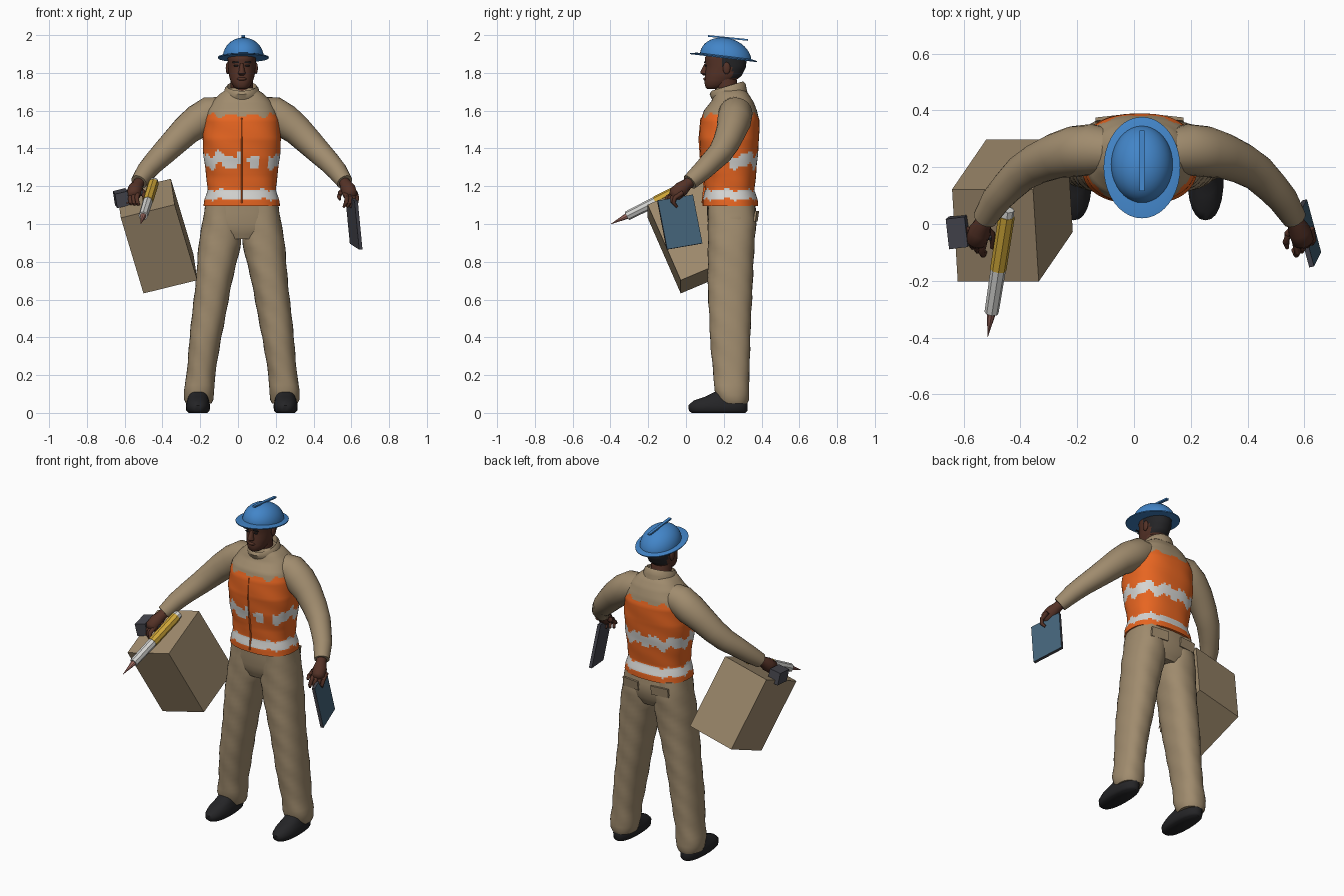
import bpy, bmesh, math
from mathutils import Vector

if "Cube" in bpy.data.objects:
    bpy.data.objects.remove(bpy.data.objects["Cube"])

MID = 0.02  # the figure's own centre line


def material(name, rgb):
    m = bpy.data.materials.new(name)
    m.use_nodes = True
    m.diffuse_color = (*rgb, 1)
    m.node_tree.nodes["Principled BSDF"].inputs["Base Color"].default_value = (*rgb, 1)
    return m


khaki = material("khaki", (0.35, 0.26, 0.155))
orange = material("orange", (0.80, 0.13, 0.015))
white = material("silver_white", (0.66, 0.66, 0.64))
skin = material("dark_skin", (0.09, 0.032, 0.02))
black = material("black", (0.018, 0.018, 0.02))
blue = material("helmet_blue", (0.055, 0.235, 0.58))
grey = material("dark_grey", (0.06, 0.06, 0.075))
yellow = material("yellow", (0.62, 0.38, 0.04))
pink = material("dusty_pink", (0.40, 0.17, 0.14))
screen = material("screen_blue", (0.06, 0.13, 0.20))


def finish(name, bm, mats, rule=None, smooth=True):
    bmesh.ops.recalc_face_normals(bm, faces=bm.faces)
    if rule:
        for f in bm.faces:
            f.material_index = rule(f.calc_center_median(), f.normal)
    me = bpy.data.meshes.new(name)
    bm.to_mesh(me)
    bm.free()
    for m in mats:
        me.materials.append(m)
    ob = bpy.data.objects.new(name, me)
    bpy.context.collection.objects.link(ob)
    if smooth:
        bpy.ops.object.select_all(action="DESELECT")
        ob.select_set(True)
        bpy.context.view_layer.objects.active = ob
        bpy.ops.object.shade_smooth_by_angle(angle=math.radians(50))
    return ob


def skin_rings(rings):
    bm = bmesh.new()
    vs = [[bm.verts.new(p) for p in r] for r in rings]
    n = len(rings[0])
    for a, b in zip(vs, vs[1:]):
        for i in range(n):
            j = (i + 1) % n
            bm.faces.new((a[i], a[j], b[j], b[i]))
    bm.faces.new(vs[0])
    bm.faces.new(vs[-1])
    return bm


def loft(name, stations, mats, rule=None, n=32, step=0.03, power=2.0, tilt=0, cx=MID, wrinkle=0):
    """Stations (z, x centre, half width, y front, y back), stacked upward."""
    dense = []
    for a, b in zip(stations, stations[1:]):
        k = max(1, round(abs(b[0] - a[0]) / step))
        dense += [[p + (q - p) * i / k for p, q in zip(a, b)] for i in range(k)]
    dense.append(stations[-1])
    rings = []
    for z, x, hx, y0, y1 in dense:
        ring = []
        for i in range(n):
            t = math.tau * i / n
            c, s = math.cos(t), math.sin(t)
            fold = 1 + wrinkle * math.sin(3 * t + 31 * z) * math.sin(17 * z + t)
            px = math.copysign(abs(c) ** (2 / power), c) * hx * fold
            py = math.copysign(abs(s) ** (2 / power), s) * (y1 - y0) / 2 * fold
            ring.append((cx + x + px, (y0 + y1) / 2 + py, z + tilt * py))
        rings.append(ring)
    return finish(name, skin_rings(rings), mats, rule)


def tube(name, points, radii, mat, n=16, smooth=True):
    pts = [Vector(p) for p in points]
    rings = []
    for i, p in enumerate(pts):
        d = (pts[min(i + 1, len(pts) - 1)] - pts[max(i - 1, 0)]).normalized()
        side = d.cross(Vector((0.3, 1, 0.5))).normalized()
        up = d.cross(side)
        rings.append([p + radii[i] * (side * math.cos(math.tau * k / n) + up * math.sin(math.tau * k / n))
                      for k in range(n)])
    return finish(name, skin_rings(rings), [mat], smooth=smooth)


def block(name, centre, u, v, w, mats, rule=None):
    """Box from its centre and three half-edge vectors."""
    bm = bmesh.new()
    bmesh.ops.create_cube(bm, size=2)
    u, v, w, c = Vector(u), Vector(v), Vector(w), Vector(centre)
    for p in bm.verts:
        p.co = c + u * p.co.x + v * p.co.y + w * p.co.z
    return finish(name, bm, mats, rule, smooth=False)


def ball(name, centre, size, mat):
    bm = bmesh.new()
    bmesh.ops.create_uvsphere(bm, u_segments=16, v_segments=10, radius=1)
    for p in bm.verts:
        p.co = Vector(centre) + Vector(a * b for a, b in zip(p.co, size))
    return finish(name, bm, [mat])


# Torso with the ragged-edged vest and its two reflective bands
def vest_rule(c, nrm):
    a = math.atan2(c.y - 0.235, c.x - MID)
    w = 0.010 * math.sin(9 * a) + 0.007 * math.sin(17 * a)
    x = c.x - MID
    gap = c.y < 0.2 and (0.0 < x < 0.035 or 0.09 < x < 0.14)
    if c.z > 1.575 + w:
        return 0
    if 1.13 < c.z + w * 0.5 < 1.18 or (1.305 < c.z + 1.5 * w < 1.37 and not gap):
        return 2
    return 1


loft("torso_and_vest", [
    (1.095, 0, .203, .09, .38), (1.13, 0, .198, .09, .378), (1.18, 0, .182, .10, .362),
    (1.25, 0, .187, .095, .37), (1.35, 0, .20, .078, .38), (1.45, 0, .208, .07, .387),
    (1.55, 0, .20, .078, .388), (1.60, 0, .185, .095, .375), (1.65, 0, .155, .135, .355),
    (1.69, 0, .115, .15, .33), (1.72, 0, .07, .16, .30)],
    [khaki, orange, white], vest_rule, n=80, step=0.011, power=2.5, wrinkle=0.012)
loft("vest_zip", [(1.11, 0, .004, .082, .10), (1.2, 0, .004, .092, .11), (1.35, 0, .004, .073, .10),
                  (1.45, 0, .004, .066, .10), (1.56, 0, .004, .076, .10)], [orange], n=8)
loft("collar", [(1.67, 0, .10, .145, .325), (1.715, 0, .09, .125, .315), (1.73, 0, .078, .135, .303),
                (1.69, 0, .07, .15, .29)], [khaki], tilt=0.3)

# Trousers
loft("hips", [(.92, 0, .12, .14, .34), (.97, 0, .205, .12, .365), (1.03, 0, .205, .113, .376),
              (1.12, 0, .185, .11, .365)], [khaki], power=2.5)
for s, side in ((1, "left"), (-1, "right")):
    loft(side + "_leg", [
        (.05, s * .228, .066, .175, .325), (.07, s * .228, .076, .165, .333), (.12, s * .226, .081, .15, .335),
        (.2, s * .217, .077, .147, .333), (.4, s * .192, .083, .125, .342), (.7, s * .147, .098, .116, .352),
        (.9, s * .115, .111, .114, .365), (1.0, s * .106, .104, .116, .372), (1.1, s * .10, .095, .12, .36)],
        [khaki], power=2.3, wrinkle=0.03)
    block(side + "_back_pocket", (MID + s * .10, .371, 1.04), (.055, -s * .006, 0), (0, .006, 0),
          (0, .004, .028), [khaki])
    loft(side + "_shoe", [
        (0, s * .232, .05, .03, .315), (.012, s * .232, .062, .015, .325), (.04, s * .232, .064, .013, .326),
        (.065, s * .232, .058, .04, .325), (.085, s * .231, .052, .10, .32), (.12, s * .23, .047, .17, .315)],
        [black], n=24, step=0.02, power=2.3)

    # Arm, palm, fingers and thumb
    def at(x, y, z):
        return (MID + s * x, y, z)

    tube(side + "_sleeve", [
        at(.08, .255, 1.60), at(.17, .262, 1.585), at(.23, .255, 1.545), at(.295, .24, 1.495), at(.36, .213, 1.43),
        at(.415, .18, 1.375), at(.465, .13, 1.325), at(.505, .085, 1.28), at(.545, .02, 1.222)],
        [.075, .09, .09, .08, .072, .065, .058, .053, .043], khaki, n=24)
    tube(side + "_palm", [at(.53, .045, 1.24), at(.55, .005, 1.21), at(.563, -.025, 1.185),
                          at(.575, -.06, 1.155), at(.578, -.075, 1.145)], [.028, .03, .04, .038, .022], skin)
    for k, finger in enumerate(("index", "middle", "ring", "little")):
        x, y = .548 + .018 * k, -.078 + .014 * k
        tube(f"{side}_{finger}_finger", [at(x, y + .02, 1.165), at(x + .008, y - .022, 1.14),
                                         at(x + .004, y - .03, 1.112), at(x - .008, y - .012, 1.09)],
             [.013, .012, .011, .007], skin, n=8)
    tube(side + "_thumb", [at(.55, -.01, 1.19), at(.522, -.035, 1.165), at(.515, -.065, 1.145),
                           at(.52, -.085, 1.13)], [.016, .014, .012, .007], skin, n=8)

    # Paired features of the face
    ball(side + "_ear", at(.075, .215, 1.825), (.010, .02, .032), skin)
    ball(side + "_eye", at(.03, .104, 1.838), (.013, .005, .005), black)
    block(side + "_eyebrow", at(.032, .10, 1.856), (.017, 0, 0), (0, .004, 0), (0, 0, .003), [black])


# Head and neck, with hair coloured on the back and temples
def hair_rule(c, nrm):
    return int(c.z > 1.775 and (c.y > .245 or (c.z > 1.835 and c.y > .20)))


tube("neck", [(MID, .235, 1.65), (MID, .215, 1.71), (MID, .205, 1.79)], [.066, .06, .06], skin, n=20)
loft("head", [(1.715, 0, .025, .112, .17), (1.725, 0, .042, .103, .21), (1.75, 0, .057, .097, .25),
              (1.785, 0, .068, .10, .295), (1.83, 0, .073, .105, .317), (1.88, 0, .075, .10, .322),
              (1.93, 0, .065, .13, .30)], [skin, black], hair_rule, n=40, step=0.012, power=2.2)
loft("nose", [(1.787, 0, .012, .092, .12), (1.797, 0, .021, .078, .12), (1.81, 0, .016, .078, .12),
              (1.85, 0, .009, .098, .12)], [skin], n=12, step=0.01)
ball("lips", (MID, .103, 1.768), (.025, .012, .009), skin)

# Hard hat: dome, thin brim and ridge, all tipped back
HAT = MID + 0.008
loft("helmet_dome", [(1.88 + .106 * math.sin(t), 0, .109 * math.cos(t), .21 - .136 * math.cos(t),
                      .21 + .136 * math.cos(t)) for t in [i * math.pi / 2 / 10.2 for i in range(11)]],
     [blue], n=40, tilt=-.12, cx=HAT)
loft("helmet_brim", [(1.878, 0, .134, .022, .375), (1.884, 0, .135, .02, .377), (1.89, 0, .11, .06, .345)],
     [blue], n=40, tilt=-.12, cx=HAT)
block("helmet_ridge", (HAT, .222, 1.985), (.009, 0, 0), (0, .106, -.0105), (0, .0004, .0045), [blue])

# Carried carton
block("cardboard_box", (-.428, .047, .936), (.1425, 0, .035), (-.01, .1625, .0685), (.06, .0875, -.20), [khaki])

# Tablet with a coloured screen face
block("tablet", (.613, -.033, 1.01), (.0085, .002, .001), (.025, -.093, -.016), (.0125, .025, -.129),
      [grey, screen], lambda c, nrm: int(nrm.x < -.8))

# Marker pen: barrel, ribbed grip, tip
top, tip = Vector((-.445, .05, 1.225)), Vector((-.515, -.397, 1.0))
for part, a, b, ra, rb, mat in (("end", 0, .05, .024, .026, white), ("barrel", .05, .47, .029, .029, yellow),
                                ("grip", .47, .81, .027, .025, white), ("tip", .81, 1, .016, .001, pink)):
    tube("pen_" + part, [top.lerp(tip, a), top.lerp(tip, b)], [ra, rb], mat, n=8, smooth=False)

# Small hand tool held beside the pen
block("tool_head", (-.618, -.027, 1.137), (.033, .004, .008), (-.006, .053, .008), (.006, .005, -.037), [grey])
tube("tool_handle", [(-.60, -.03, 1.145), (-.50, -.045, 1.165)], [.014, .014], grey, n=8, smooth=False)
